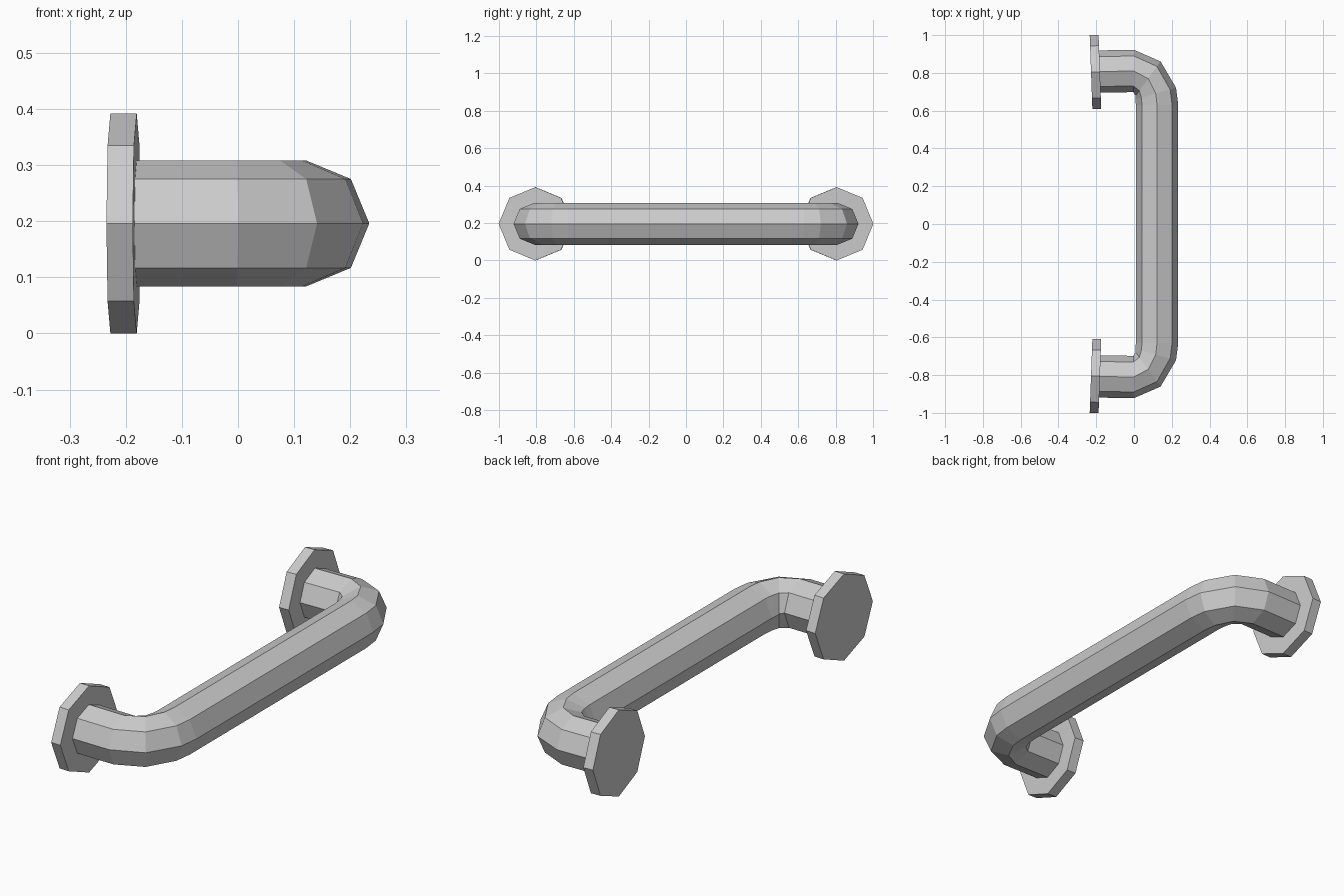
import bpy, bmesh, math
from mathutils import Vector, Matrix

if "Cube" in bpy.data.objects:
    bpy.data.objects.remove(bpy.data.objects["Cube"])

Z = 0.196       # height of the centre line
R_BAR = 0.112
SIDES = 8

def make_object(name, bm):
    bmesh.ops.recalc_face_normals(bm, faces=bm.faces)
    mesh = bpy.data.meshes.new(name)
    bm.to_mesh(mesh)
    bm.free()
    obj = bpy.data.objects.new(name, mesh)
    bpy.context.collection.objects.link(obj)
    return obj

# Bar: centre x, centre y, direction of the outer side in degrees
half = [(-0.195, 0.807, 90), (-0.002, 0.81, 89), (0.075, 0.77, 54),
        (0.115, 0.69, 16), (0.122, 0.63, 1)]
path = half + [(x, -y, -a) for x, y, a in reversed(half)]
bm = bmesh.new()
rings = []
for x, y, a in path:
    out = Vector((math.cos(math.radians(a)), math.sin(math.radians(a)), 0))
    ring = []
    for i in range(SIDES):
        t = 2 * math.pi * i / SIDES
        p = Vector((x, y, Z)) + R_BAR * (out * math.cos(t) + Vector((0, 0, math.sin(t))))
        ring.append(bm.verts.new(p))
    rings.append(ring)
for a, b in zip(rings, rings[1:]):
    for i in range(SIDES):
        j = (i + 1) % SIDES
        bm.faces.new((a[i], a[j], b[j], b[i]))
bm.faces.new(rings[0])
bm.faces.new(rings[-1])
make_object("grab_bar", bm)

# Wall flanges: octagonal discs, each tilted slightly outwards
for name, side in (("flange_back", 1), ("flange_front", -1)):
    bm = bmesh.new()
    m = (Matrix.Translation((-0.204, side * 0.805, Z))
         @ Matrix.Rotation(side * 0.036, 4, 'Z')
         @ Matrix.Rotation(math.pi / 2, 4, 'Y'))
    bmesh.ops.create_cone(bm, cap_ends=True, segments=SIDES, radius1=0.196,
                          radius2=0.196, depth=0.047, matrix=m)
    make_object(name, bm)
